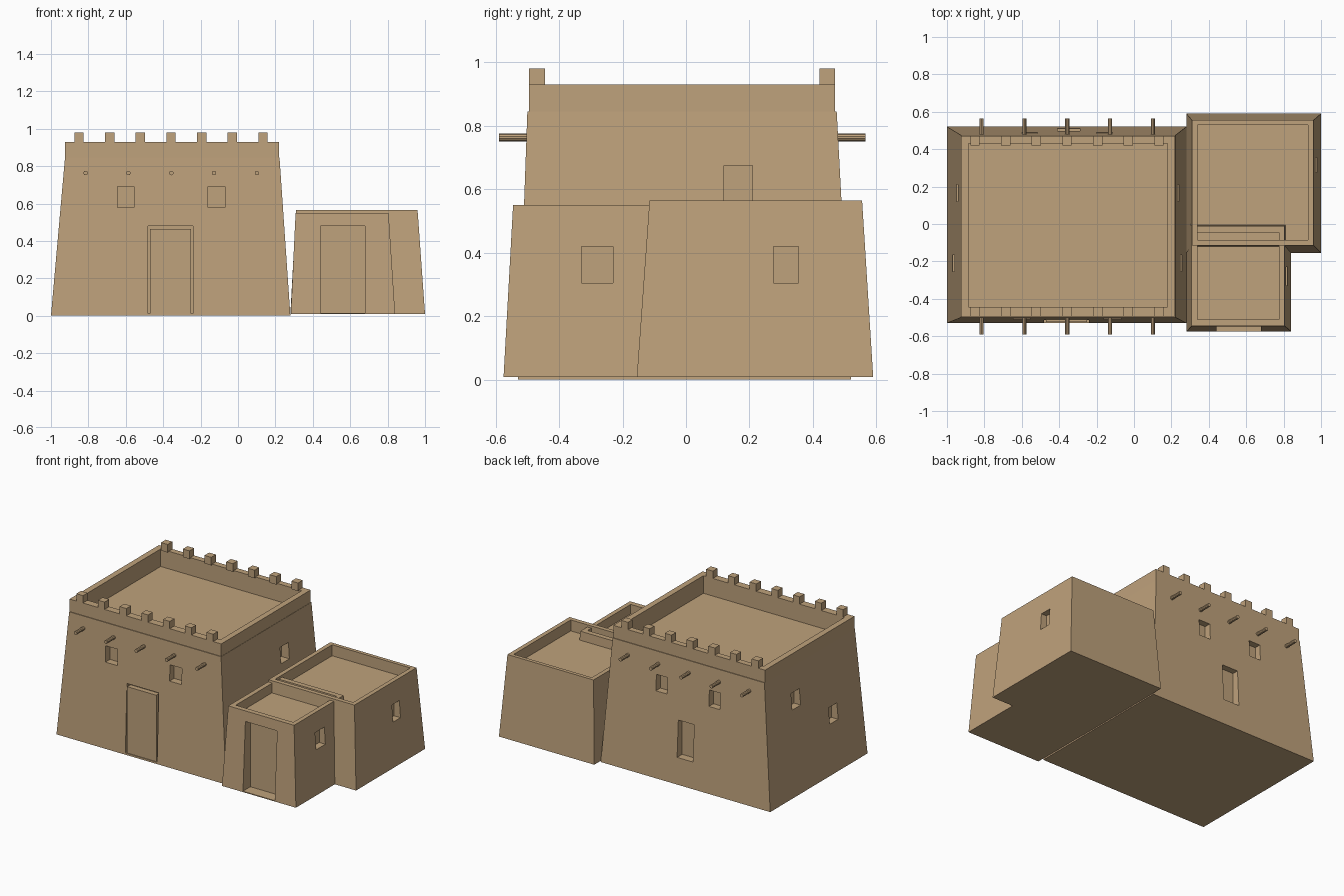
import bpy, bmesh, math
from mathutils import Matrix, Vector

if "Cube" in bpy.data.objects:
    bpy.data.objects.remove(bpy.data.objects["Cube"])

clay = bpy.data.materials.new("sandy clay")
clay.diffuse_color = (0.52, 0.36, 0.20, 1)
clay.use_nodes = True
clay.node_tree.nodes["Principled BSDF"].inputs["Base Color"].default_value = clay.diffuse_color


def finish(name, bm):
    bmesh.ops.recalc_face_normals(bm, faces=bm.faces[:])
    me = bpy.data.meshes.new(name)
    bm.to_mesh(me)
    bm.free()
    me.materials.append(clay)
    ob = bpy.data.objects.new(name, me)
    bpy.context.scene.collection.objects.link(ob)
    return ob


def add_box(bm, x0, x1, y0, y1, z0, z1):
    m = Matrix.Translation(((x0 + x1) / 2, (y0 + y1) / 2, (z0 + z1) / 2))
    m = m @ Matrix.Diagonal((x1 - x0, y1 - y0, z1 - z0, 1))
    bmesh.ops.create_cube(bm, size=1, matrix=m)


def boxes(name, items):
    bm = bmesh.new()
    for b in items:
        add_box(bm, *b)
    return finish(name, bm)


def battered(name, base, top, z0, z1):
    """Block with sloping walls; base and top are x0, x1, y0, y1."""
    bm = bmesh.new()
    rings = []
    for (x0, x1, y0, y1), z in ((base, z0), (top, z1)):
        rings.append([bm.verts.new((x, y, z)) for x, y in
                      ((x0, y0), (x1, y0), (x1, y1), (x0, y1))])
    bm.faces.new(rings[0])
    bm.faces.new(rings[1])
    for i in range(4):
        j = (i + 1) % 4
        bm.faces.new((rings[0][i], rings[0][j], rings[1][j], rings[1][i]))
    return finish(name, bm)


def carve(ob, items):
    """Subtract boxes and bake the result."""
    cutter = boxes("cutter", items)
    cutter.hide_render = True
    mod = ob.modifiers.new("carve", "BOOLEAN")
    mod.operation = "DIFFERENCE"
    mod.solver = "EXACT"
    mod.object = cutter
    dg = bpy.context.evaluated_depsgraph_get()
    me = bpy.data.meshes.new_from_object(ob.evaluated_get(dg))
    ob.modifiers.clear()
    ob.data = me
    bpy.data.objects.remove(cutter)


# Main house: sloping walls, sunken roof, doors and windows
house = battered("main_house", (-1.0, 0.28, -0.53, 0.52),
                 (-0.925, 0.222, -0.50, 0.475), 0.0, 0.845)
cuts = [(-0.885, 0.18, -0.445, 0.43, 0.81, 1.0),
        (-0.48, -0.24, -0.7, -0.49, 0.012, 0.48),     # front door
        (-0.41, -0.29, 0.455, 0.7, 0.18, 0.43)]       # back opening
for x0 in (-0.645, -0.16):                            # front windows
    cuts.append((x0, x0 + 0.09, -0.7, -0.46, 0.58, 0.69))
for x0 in (-0.60, -0.20):                             # back windows
    cuts.append((x0, x0 + 0.085, 0.44, 0.7, 0.58, 0.69))
for y0, z0, d in ((0.12, 0.565, 0.10), (-0.255, 0.33, 0.08)):  # side windows
    cuts.append((-1.2, -1 + d, y0, y0 + 0.09, z0, z0 + 0.11))
    cuts.append((0.28 - d, 0.5, y0, y0 + 0.09, z0, z0 + 0.11))
carve(house, cuts)

# Parapet ring
parapet = boxes("parapet", [(-0.926, 0.22, -0.495, 0.47, 0.84, 0.93)])
carve(parapet, [(-0.885, 0.18, -0.445, 0.43, 0.8, 1.0)])

# Merlons along front and back
boxes("merlons", [(x - 0.025, x + 0.025, y, y + 0.05, 0.925, 0.98)
                  for x in [-0.85 + 0.164 * i for i in range(7)]
                  for y in (-0.495, 0.42)])

# Front door slab
boxes("front_door", [(-0.47, -0.25, -0.524, -0.485, 0.01, 0.465)])

# Roof beam ends
bm = bmesh.new()
for i in range(5):
    for y in (-0.53, 0.505):
        bmesh.ops.create_cone(
            bm, cap_ends=True, segments=10, radius1=0.012, radius2=0.012, depth=0.12,
            matrix=Matrix.Translation((-0.815 + 0.229 * i, y, 0.763))
            @ Matrix.Rotation(math.pi / 2, 4, 'X'))
finish("roof_beams", bm)

# Rear annex
rear = battered("rear_annex", (0.28, 1.0, -0.155, 0.59),
                (0.31, 0.96, -0.115, 0.555), 0.008, 0.565)
carve(rear, [(0.34, 0.93, -0.085, 0.53, 0.49, 0.8),
             (0.93, 1.2, 0.275, 0.355, 0.305, 0.42)])

# Front annex, its back wall running into the rear annex
front = battered("front_annex", (0.282, 0.84, -0.575, 0.02),
                 (0.308, 0.805, -0.545, -0.01), 0.008, 0.55)
carve(front, [(0.34, 0.775, -0.51, -0.045, 0.485, 0.8),
              (0.44, 0.68, -0.8, -0.495, 0.014, 0.48),
              (0.775, 1.0, -0.33, -0.23, 0.305, 0.42)])
